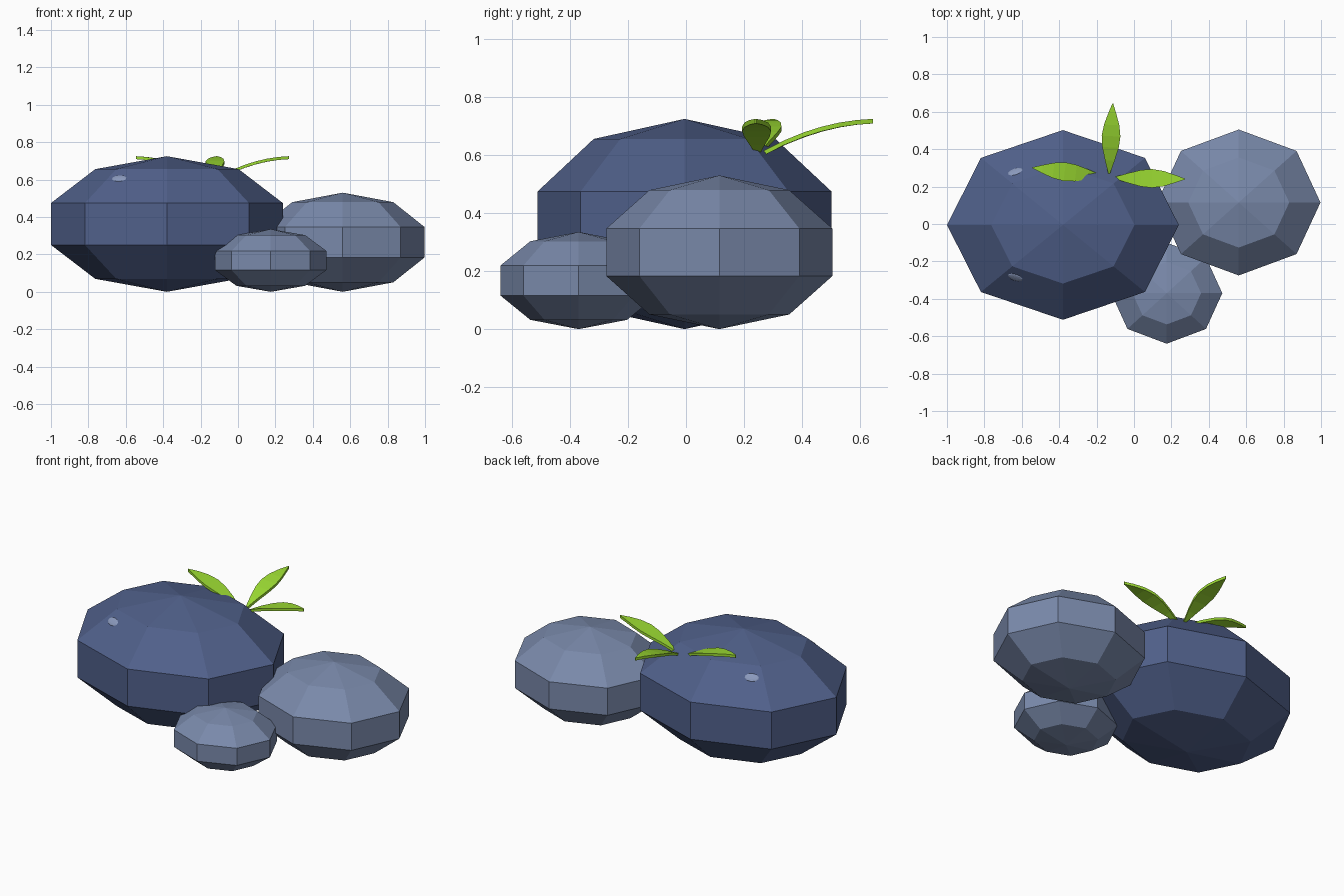
import bpy, bmesh, math
from mathutils import Vector, Matrix

if "Cube" in bpy.data.objects:
    bpy.data.objects.remove(bpy.data.objects["Cube"])


def material(name, rgb):
    def linear(c):
        c /= 255
        return c / 12.92 if c <= 0.04045 else ((c + 0.055) / 1.055) ** 2.4
    m = bpy.data.materials.new(name)
    m.diffuse_color = [linear(c) for c in rgb] + [1]
    m.use_nodes = True
    m.node_tree.nodes["Principled BSDF"].inputs["Base Color"].default_value = m.diffuse_color
    return m


DARK = material("dark blue stone", (80, 96, 138))
GREY = material("grey blue stone", (121, 137, 170))
SHEEN = material("pale blue spot", (138, 153, 188))
GREEN = material("leaf green", (155, 218, 50))


def finish(bm, name, mat):
    bmesh.ops.recalc_face_normals(bm, faces=bm.faces)
    mesh = bpy.data.meshes.new(name)
    bm.to_mesh(mesh)
    bm.free()
    mesh.materials.append(mat)
    ob = bpy.data.objects.new(name, mesh)
    bpy.context.collection.objects.link(ob)
    return ob


# Stones: squashed eight-sided spheres resting on the ground
def stone(name, x, y, rx, ry, height, mat):
    bm = bmesh.new()
    bmesh.ops.create_uvsphere(bm, u_segments=8, v_segments=5, radius=1)
    widest = math.sin(math.radians(72))  # outermost ring of the sphere
    bmesh.ops.scale(bm, vec=(rx / widest, ry / widest, height / 2), verts=bm.verts)
    bmesh.ops.translate(bm, vec=(x, y, height / 2), verts=bm.verts)
    return finish(bm, name, mat)


stone("large_stone", -0.38, -0.005, 0.62, 0.507, 0.725, DARK)
stone("right_stone", 0.56, 0.115, 0.437, 0.39, 0.53, GREY)
stone("small_front_stone", 0.175, -0.37, 0.297, 0.27, 0.335, GREY)


# Pale spots: thin discs lying on the sloping faces of the large stone
def spot(name, side):
    along = Vector((0.271, 0.091 * side, 0)).normalized()
    slope = Vector((0, 0.194 * side, -0.182))
    slope = (slope - along * slope.dot(along)).normalized()
    normal = along.cross(slope)
    if normal.z < 0:
        normal = -normal
    bm = bmesh.new()
    bmesh.ops.create_uvsphere(bm, u_segments=10, v_segments=6, radius=1)
    bmesh.ops.scale(bm, vec=(0.041, 0.024, 0.005), verts=bm.verts)
    frame = Matrix((along, slope, normal)).transposed().to_4x4()
    centre = Vector((-0.635, 0.283 * side - 0.003, 0.606))
    bmesh.ops.transform(bm, matrix=Matrix.Translation(centre) @ frame, verts=bm.verts)
    return finish(bm, name, SHEEN)


spot("front_spot", -1)
spot("back_spot", 1)


# Leaves: pointed blades that arch outward (distance, half width, height)
BLADE = [(0, 0.005, 0.608), (0.07, 0.026, 0.643), (0.14, 0.044, 0.671),
         (0.2, 0.05, 0.69), (0.26, 0.041, 0.704), (0.32, 0.022, 0.713),
         (0.375, 0.002, 0.717)]
THICK = 0.008


def leaf(name, x, y, angle):
    bm = bmesh.new()
    rings = []
    for d, w, z in BLADE:
        rings.append([bm.verts.new((d, s * w, z + t)) for s, t in
                      ((-1, -THICK), (1, -THICK), (1, THICK), (-1, THICK))])
    for a, b in zip(rings, rings[1:]):
        for i in range(4):
            j = (i + 1) % 4
            bm.faces.new((a[i], a[j], b[j], b[i]))
    bm.faces.new(rings[0])
    bm.faces.new(rings[-1])
    place = Matrix.Translation((x, y, 0)) @ Matrix.Rotation(math.radians(angle), 4, 'Z')
    bmesh.ops.transform(bm, matrix=place, verts=bm.verts)
    return finish(bm, name, GREEN)


leaf("back_leaf", -0.133, 0.27, 87)
leaf("right_leaf", -0.103, 0.247, -1)
leaf("left_leaf", -0.172, 0.255, 173)
